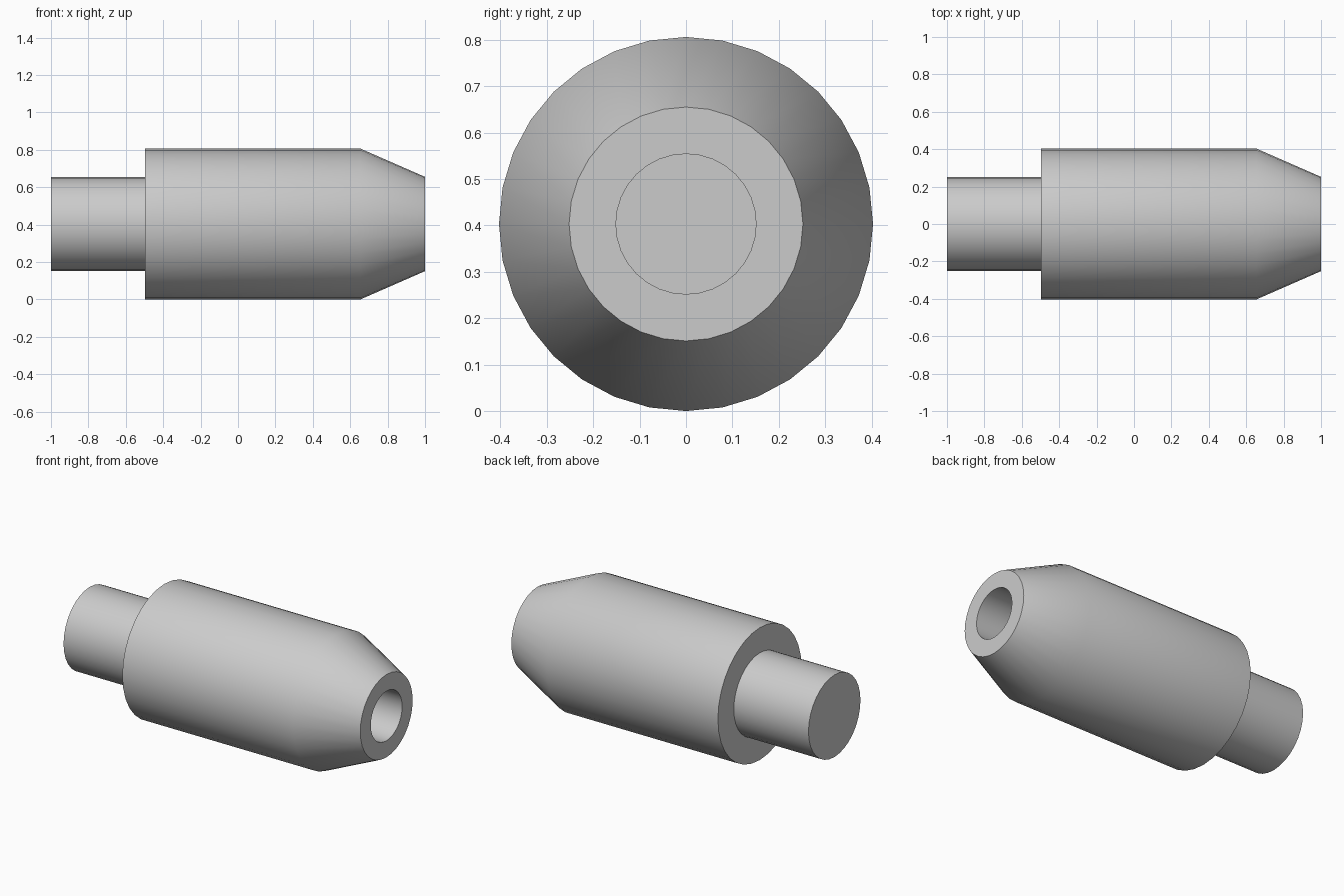
import bpy, bmesh, math

cube = bpy.data.objects.get("Cube")
if cube:
    bpy.data.objects.remove(cube, do_unlink=True)

AXIS_Z = 0.403

grey = bpy.data.materials.new("plain grey")
grey.use_nodes = True
colour = (0.6, 0.6, 0.6, 1)
grey.diffuse_color = colour
grey.node_tree.nodes["Principled BSDF"].inputs["Base Color"].default_value = colour


def lathe(name, profile, sides=32):
    """Turn a closed (x, radius) profile around the long axis."""
    bm = bmesh.new()
    rings = []
    for x, r in profile:
        if r == 0:
            rings.append([bm.verts.new((x, 0, AXIS_Z))] * sides)
            continue
        angles = [math.tau * i / sides for i in range(sides)]
        rings.append([bm.verts.new((x, r * math.cos(a), AXIS_Z + r * math.sin(a)))
                      for a in angles])
    for a, b in zip(rings, rings[1:]):
        for i in range(sides):
            j = (i + 1) % sides
            corners = list(dict.fromkeys((a[i], a[j], b[j], b[i])))
            bm.faces.new(corners)
    bmesh.ops.recalc_face_normals(bm, faces=bm.faces)
    mesh = bpy.data.meshes.new(name)
    bm.to_mesh(mesh)
    bm.free()
    mesh.materials.append(grey)
    obj = bpy.data.objects.new(name, mesh)
    bpy.context.collection.objects.link(obj)
    bpy.ops.object.select_all(action='DESELECT')
    obj.select_set(True)
    bpy.context.view_layer.objects.active = obj
    # keeps the shoulder between barrel and taper soft, end rims crisp
    bpy.ops.object.shade_smooth_by_angle(angle=math.radians(30))
    return obj


# Barrel with tapered nose and blind bore
lathe("body", [(-0.497, 0), (-0.497, 0.403), (0.655, 0.403), (1, 0.252),
               (1, 0.151), (0, 0.151), (0, 0)])

# Rear spigot, seated slightly inside the barrel
lathe("rear_stem", [(-1, 0), (-1, 0.25), (-0.45, 0.25), (-0.45, 0)])
